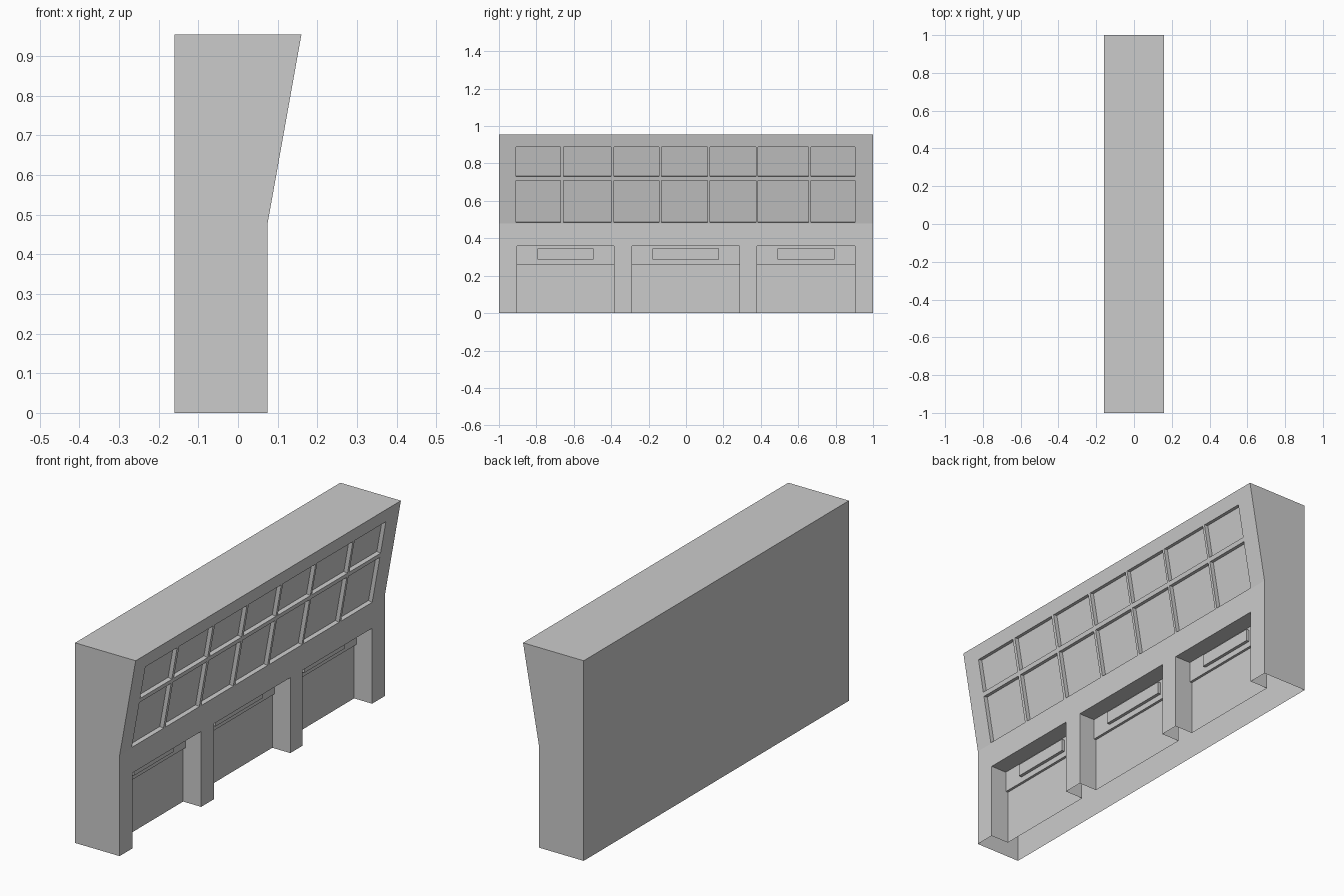
import bpy, bmesh
from mathutils import Vector

if "Cube" in bpy.data.objects:
    bpy.data.objects.remove(bpy.data.objects["Cube"])


def add_prism(bm, profile, y0, y1):
    """Extrude an (x, z) profile from y0 to y1."""
    a = [bm.verts.new((x, y0, z)) for x, z in profile]
    b = [bm.verts.new((x, y1, z)) for x, z in profile]
    faces = [bm.faces.new(a), bm.faces.new(b[::-1])]
    n = len(a)
    for i in range(n):
        j = (i + 1) % n
        faces.append(bm.faces.new((a[j], a[i], b[i], b[j])))
    bmesh.ops.recalc_face_normals(bm, faces=faces)


def make_object(name, prisms):
    bm = bmesh.new()
    for profile, y0, y1 in prisms:
        add_prism(bm, profile, y0, y1)
    bmesh.ops.recalc_face_normals(bm, faces=bm.faces)
    me = bpy.data.meshes.new(name)
    bm.to_mesh(me)
    bm.free()
    ob = bpy.data.objects.new(name, me)
    bpy.context.collection.objects.link(ob)
    return ob


# Main block with the leaning upper front
low, high = Vector((0.075, 0.48)), Vector((0.16, 0.955))
body = make_object("facade_block", [(
    [(-0.16, 0), (0.075, 0), low, high, (-0.16, 0.955)], -1, 1)])

# Window recesses, cut square to the leaning face
slope = high - low
out = Vector((slope.y, -slope.x)).normalized()
columns = [(-0.909, -0.67), (-0.655, -0.40), (-0.385, -0.144), (-0.13, 0.115),
           (0.128, 0.374), (0.386, 0.655), (0.668, 0.904)]
rows = [(0.484, 0.709), (0.73, 0.888)]
cuts = []
for z0, z1 in rows:
    p = low + slope * ((z0 - low.y) / slope.y)
    q = low + slope * ((z1 - low.y) / slope.y)
    profile = [p - out * 0.02, p + out * 0.01, q + out * 0.01, q - out * 0.02]
    cuts += [(profile, y0, y1) for y0, y1 in columns]

# Stepped door bays
bays = [(-0.904, -0.385), (-0.289, 0.287), (0.38, 0.904)]
bay_profile = [(-0.02, -0.1), (0.2, -0.1), (0.2, 0.36), (-0.008, 0.36),
               (-0.008, 0.26), (-0.02, 0.26)]
cuts += [(bay_profile, y0, y1) for y0, y1 in bays]

cutter = make_object("recess_cutter", cuts)
cutter.hide_render = True
mod = body.modifiers.new("recesses", 'BOOLEAN')
mod.operation = 'DIFFERENCE'
mod.solver = 'EXACT'
mod.object = cutter
bpy.context.view_layer.objects.active = body
bpy.ops.object.modifier_apply(modifier=mod.name)
bpy.data.objects.remove(cutter)

# The shell is open underneath
bm = bmesh.new()
bm.from_mesh(body.data)
under = [f for f in bm.faces if all(abs(v.co.z) < 1e-4 for v in f.verts)]
bmesh.ops.delete(bm, geom=under, context='FACES')
bm.to_mesh(body.data)
bm.free()

# Raised panel above each door
panel = [(-0.008, 0.287), (0.007, 0.287), (0.007, 0.345), (-0.008, 0.345)]
make_object("door_header_panels",
            [(panel, y0 + 0.11, y1 - 0.11) for y0, y1 in bays])
